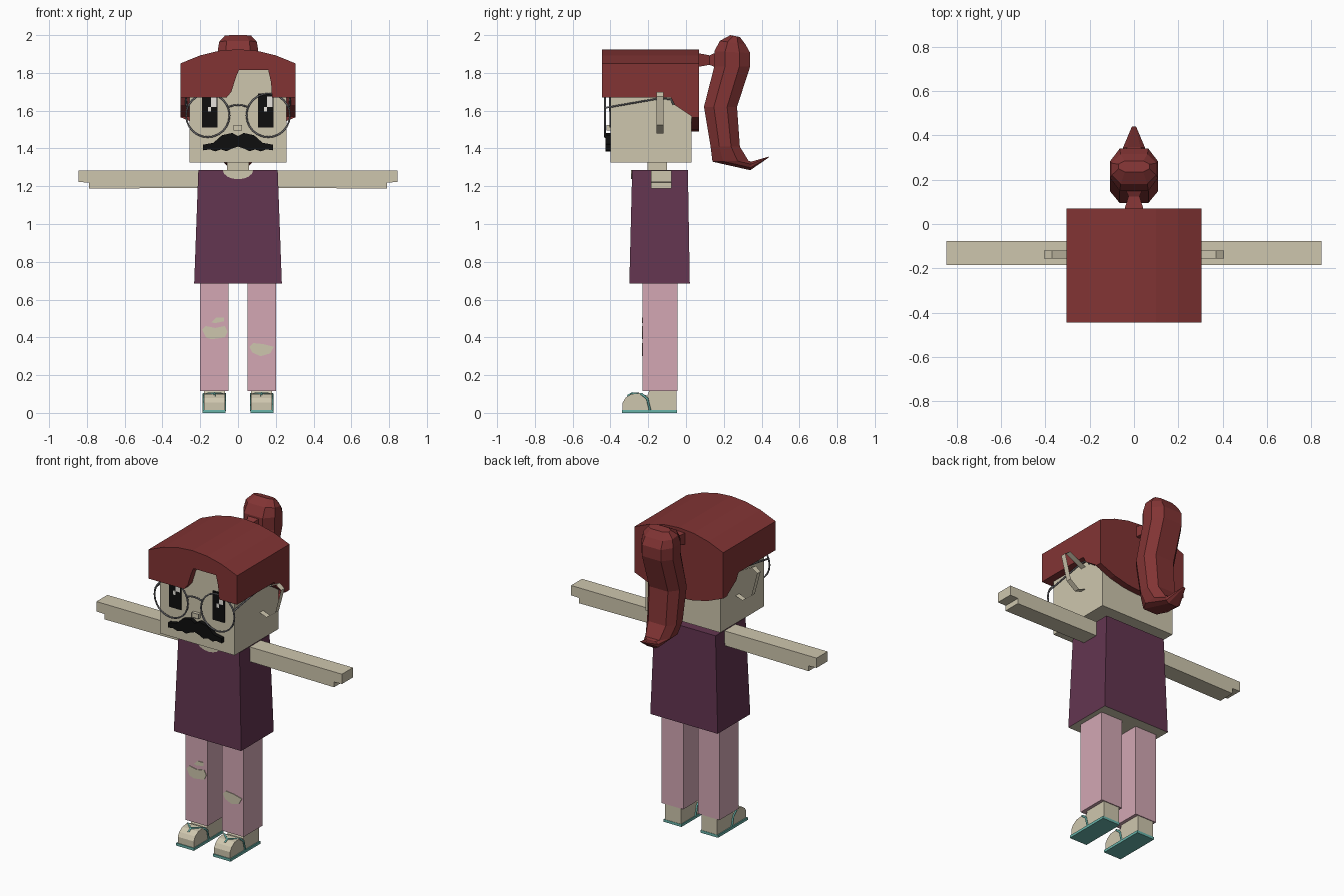
import bpy, bmesh, math
from mathutils import Vector

cube = bpy.data.objects.get("Cube")
if cube:
    bpy.data.objects.remove(cube)


def material(name, r, g, b):
    """Flat colour given as display values, stored as linear."""
    linear = [((c / 255 + .055) / 1.055) ** 2.4 for c in (r, g, b)] + [1]
    mat = bpy.data.materials.new(name)
    mat.use_nodes = True
    mat.diffuse_color = linear
    mat.node_tree.nodes["Principled BSDF"].inputs["Base Color"].default_value = linear
    return mat


skin = material("skin", 206, 198, 174)
hair = material("red hair", 130, 52, 52)
shirt = material("plum shirt", 99, 53, 80)
pink = material("pink trousers", 211, 167, 180)
teal = material("teal sandal", 105, 180, 170)
black = material("black", 14, 14, 14)
white = material("eye white", 235, 232, 225)
metal = material("grey frame", 112, 112, 116)


def finish(name, bm, *mats):
    bmesh.ops.recalc_face_normals(bm, faces=bm.faces)
    mesh = bpy.data.meshes.new(name)
    bm.to_mesh(mesh)
    bm.free()
    for mat in mats:
        mesh.materials.append(mat)
    obj = bpy.data.objects.new(name, mesh)
    bpy.context.collection.objects.link(obj)
    return obj


def prism(name, points, axis, start, end, mat, rim=0):
    """Extrude an outline along x or y; a rim width leaves an open ring."""
    bm = bmesh.new()
    if axis == "x":
        places = [(start, p, q) for p, q in points]
        depth = Vector((end - start, 0, 0))
    else:
        places = [(p, start, q) for p, q in points]
        depth = Vector((0, end - start, 0))
    face = bm.faces.new([bm.verts.new(p) for p in places])
    if rim:
        bmesh.ops.inset_region(bm, faces=[face], thickness=rim, use_boundary=True)
        bmesh.ops.delete(bm, geom=[face], context="FACES_ONLY")
    extruded = bmesh.ops.extrude_face_region(bm, geom=bm.faces[:], use_keep_orig=True)
    moved = [v for v in extruded["geom"] if isinstance(v, bmesh.types.BMVert)]
    bmesh.ops.translate(bm, verts=moved, vec=depth)
    return finish(name, bm, mat)


def box(name, x, y, z, mat):
    outline = [(x[0], z[0]), (x[1], z[0]), (x[1], z[1]), (x[0], z[1])]
    return prism(name, outline, "y", y[0], y[1], mat)


def loft(name, rings, mat):
    """Join rings of points in order and cap both ends."""
    bm = bmesh.new()
    loops = [[bm.verts.new(p) for p in ring] for ring in rings]
    count = len(loops[0])
    for low, high in zip(loops, loops[1:]):
        for i in range(count):
            j = (i + 1) % count
            bm.faces.new((low[i], low[j], high[j], high[i]))
    bm.faces.new(loops[0])
    bm.faces.new(loops[-1])
    return finish(name, bm, mat)


def wire(name, points, radius, mat, closed=False):
    curve = bpy.data.curves.new(name, "CURVE")
    curve.dimensions = "3D"
    curve.bevel_depth = radius
    curve.bevel_resolution = 1
    spline = curve.splines.new("POLY")
    spline.points.add(len(points) - 1)
    for point, place in zip(spline.points, points):
        point.co = (*place, 1)
    spline.use_cyclic_u = closed
    curve.materials.append(mat)
    obj = bpy.data.objects.new(name, curve)
    bpy.context.collection.objects.link(obj)
    return obj


def flip(points, side):
    return [(p[0] * side, *p[1:]) for p in points]


# Head, neck and nose
box("head", (-.257, .257), (-.4, .03), (1.325, 1.86), skin)
box("neck", (-.058, .058), (-.205, -.1), (1.27, 1.34), skin)
box("nose", (-.025, .022), (-.418, -.4), (1.495, 1.525), skin)
prism("nose_rim", [(-.025, 1.495), (.022, 1.495), (.022, 1.525), (-.025, 1.525)],
      "y", -.421, -.417, metal, rim=.006)

# Hair: arched cap, notched fringe, side panels and curved back
arch = [(x, 1.925 - .075 * (x / .305) ** 2) for x in (-.305, -.2, -.1, 0, .1, .2, .305)]
prism("hair_cap", arch, "y", -.4, .03, hair)
notch = [(.305, 1.67), (.18, 1.67), (.175, 1.75), (.16, 1.815), (.005, 1.815),
         (-.01, 1.78), (-.035, 1.7), (-.06, 1.67), (-.305, 1.67)]
prism("hair_fringe", arch + notch, "y", -.445, -.4, hair)
nape = [(x, 1.49 + .075 * (x / .305) ** 2) for x in (.305, .2, .1, 0, -.1, -.2, -.305)]
prism("hair_back", arch + nape, "y", .03, .07, hair)
panel = [(-.4, 1.85), (-.4, 1.67), (-.08, 1.67), (-.06, 1.63), (.03, 1.57), (.03, 1.85)]
for side in (-1, 1):
    prism("hair_side", panel, "x", side * .257, side * .305, hair)


# Ponytail: chamfered rings given as front y, z, back y, z, half width
def tail_ring(fy, fz, by, bz, w):
    front, back = Vector((0, fy, fz)), Vector((0, by, bz))
    outline = [(-.6, 0), (.6, 0), (1, .3), (1, .7), (.6, 1), (-.6, 1), (-1, .7), (-1, .3)]
    return [front.lerp(back, t) + Vector((u * w, 0, 0)) for u, t in outline]


tail = [(.235, 2, .285, 1.99, .07), (.18, 1.97, .315, 1.95, .1), (.15, 1.915, .34, 1.905, .108),
        (.15, 1.835, .34, 1.835, .108), (.095, 1.62, .27, 1.62, .108),
        (.13, 1.41, .285, 1.41, .1), (.14, 1.33, .33, 1.335, .08),
        (.34, 1.285, .345, 1.33, .05), (.435, 1.35, .44, 1.357, .01)]
loft("ponytail", [tail_ring(*row) for row in tail], hair)
knot = [(.06, .045, .037), (.125, .025, .025), (.17, .045, .045)]
loft("ponytail_knot", [[(u * w, y, 1.868 + v * h) for u, v in ((-1, -1), (1, -1), (1, 1), (-1, 1))]
                       for y, w, h in knot], hair)

# Moustache with a toothed lower edge
half = [(0, 1.465), (.03, 1.482), (.085, 1.47), (.13, 1.43), (.185, 1.42), (.185, 1.39),
        (.15, 1.395), (.12, 1.385), (.09, 1.395), (.06, 1.385), (.03, 1.4), (0, 1.41)]
prism("moustache", half + flip(half[-2:0:-1], -1), "y", -.425, -.4, black)

# Eyes, with highlights on the same side of both
for side, x in (("right", -.19), ("left", .107)):
    box(side + "_eye", (x, x + .082), (-.405, -.399), (1.51, 1.69), black)
    box(side + "_eye_glint", (x + .047, x + .075), (-.408, -.404), (1.62, 1.675), white)
    box(side + "_eye_spark", (x + .03, x + .047), (-.408, -.404), (1.595, 1.62), white)

# Glasses and ears
ear = [(.25, 1.64), (.37, 1.7), (.405, 1.675), (.365, 1.525), (.305, 1.48), (.25, 1.5)]
for side in (-1, 1):
    circle = [(side * .16 + .115 * math.cos(a), -.428, 1.575 + .115 * math.sin(a))
              for a in (math.tau * i / 24 for i in range(24))]
    wire("glasses_rim", circle, .005, metal, closed=True)
    temple = [(.27, -.428, 1.615), (.275, -.14, 1.665), (.275, -.08, 1.66), (.275, -.065, 1.63)]
    wire("glasses_temple", flip(temple, side), .005, metal)
    prism("ear", flip(ear, side), "y", -.155, -.12, skin, rim=.024)
wire("glasses_bridge", [(x, -.428, 1.63 - 4 * x * x) for x in (-.05, -.025, 0, .025, .05)], .005, metal)

# Shirt: tapered block with a skin underside, and a scooped neckline
torso = loft("shirt", [[(-w, f, z), (w, f, z), (w, b, z), (-w, b, z)]
                       for w, f, b, z in ((.232, -.3, .02, .685), (.21, -.285, .01, 1.285))], shirt)
torso.data.materials.append(skin)
for face in torso.data.polygons:
    if face.normal.z < -.9:
        face.material_index = 1
scoop = [(.08 * math.cos(a), 1.285 + .048 * math.sin(a)) for a in (-math.pi * i / 8 for i in range(9))]
prism("neckline", scoop, "y", -.29, -.281, skin)

for side in (-1, 1):
    # Arm with a shorter lower step at the hand
    arm = [(.2, 1.283), (.845, 1.283), (.845, 1.222), (.79, 1.22), (.79, 1.187), (.2, 1.192)]
    prism("arm", flip(arm, side), "y", -.185, -.077, skin)

    # Trouser leg
    box("trouser_leg", (side * .05, side * .2), (-.23, -.045), (.115, .69), pink)

    # Foot with a rounded toe, flat sole and forked strap
    foot = [(-.05, .01), (-.335, .01), (-.335, .055), (-.32, .08), (-.29, .1),
            (-.24, .105), (-.205, .09), (-.195, .115), (-.05, .115)]
    prism("foot", foot, "x", side * .07, side * .18, skin)
    box("sandal_sole", (side * .065, side * .187), (-.34, -.048), (0, .016), teal)
    for edge in (.068, .182):
        strap = [(.125, -.31, .09), (.125, -.285, .104), (edge, -.235, .1),
                 (edge, -.205, .075), (edge, -.19, .012)]
        wire("sandal_strap", flip(strap, side), .006, teal)

# Torn patches on the trousers
big = [(-.19, .44), (-.17, .46), (-.12, .45), (-.07, .46), (-.055, .43), (-.07, .4), (-.14, .39), (-.17, .4)]
small = [(-.14, .48), (-.115, .505), (-.075, .505), (-.075, .485), (-.12, .475)]
low = [(.06, .35), (.08, .37), (.13, .365), (.19, .35), (.17, .315), (.12, .3), (.075, .32)]
for patch in (big, small, low):
    prism("knee_tear", patch, "y", -.234, -.229, skin)
